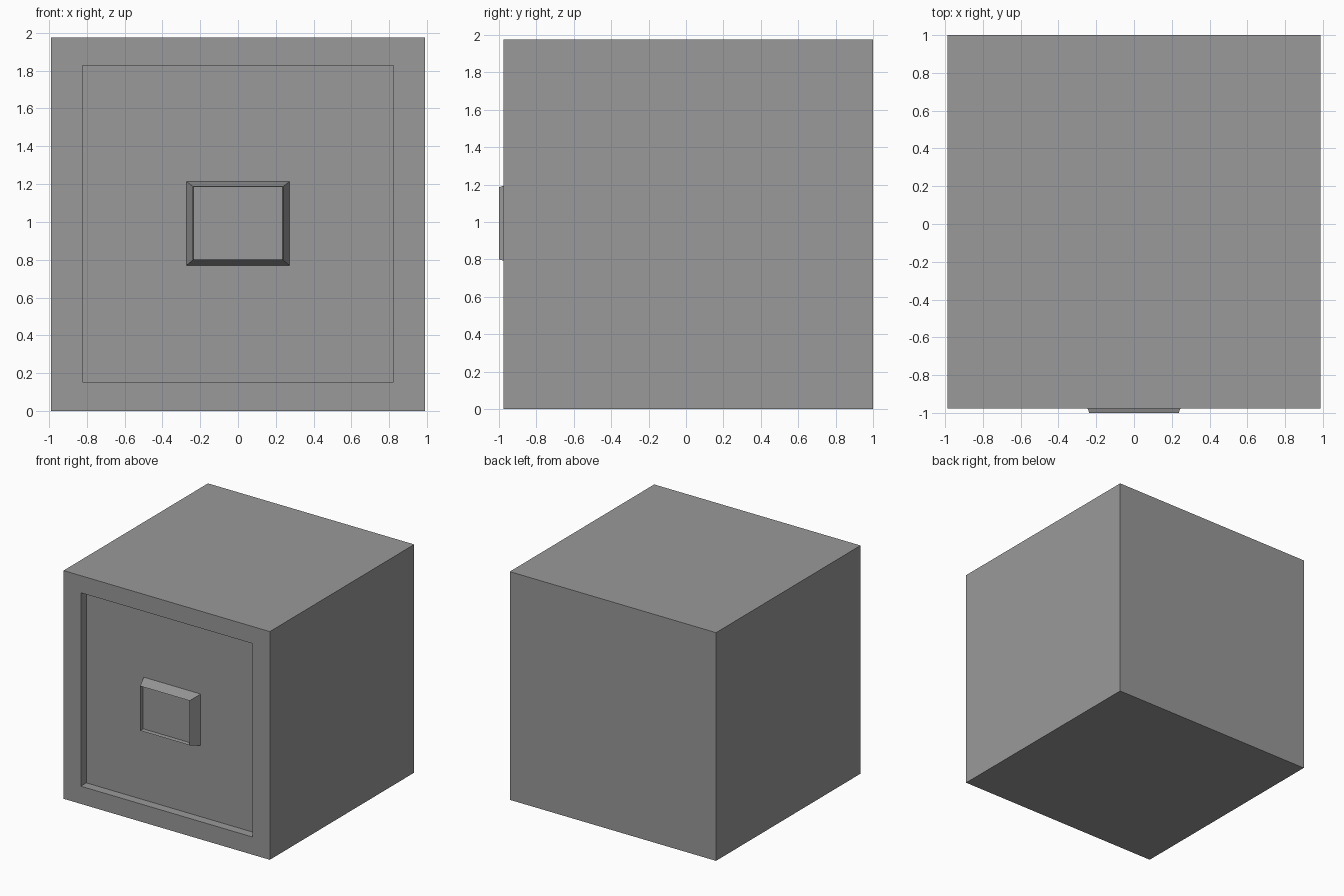
import bpy, bmesh

if "Cube" in bpy.data.objects:
    bpy.data.objects.remove(bpy.data.objects["Cube"])

FRONT, BACK, FLOOR, TIP, DISH = -0.976, 1.0, -0.9, -1.0, -0.96

# Dark grey for every part
grey = bpy.data.materials.new("dark_grey")
grey.diffuse_color = (0.32, 0.32, 0.32, 1)
grey.use_nodes = True
grey.node_tree.nodes["Principled BSDF"].inputs["Base Color"].default_value = grey.diffuse_color


def ring(bm, half_x, z0, z1, y):
    """Rectangular loop of vertices facing the front."""
    return [bm.verts.new((x, y, z)) for x, z in
            ((-half_x, z0), (half_x, z0), (half_x, z1), (-half_x, z1))]


def loft(name, sections, cap_start=True):
    """Join rectangular sections in order and cap the ends."""
    bm = bmesh.new()
    rings = [ring(bm, *s) for s in sections]
    for a, b in zip(rings, rings[1:]):
        for i in range(4):
            j = (i + 1) % 4
            bm.faces.new((a[i], a[j], b[j], b[i]))
    if cap_start:
        bm.faces.new(rings[0][::-1])
    bm.faces.new(rings[-1])
    # Sections run back to front, so side faces already point outwards
    mesh = bpy.data.meshes.new(name)
    bm.to_mesh(mesh)
    bm.free()
    mesh.materials.append(grey)
    obj = bpy.data.objects.new(name, mesh)
    bpy.context.collection.objects.link(obj)
    return obj


# Cube body with a shallow recessed front panel
loft("body", [(0.988, 0, 1.976, BACK),
              (0.988, 0, 1.976, FRONT),
              (0.823, 0.153, 1.828, FRONT),
              (0.823, 0.153, 1.828, FLOOR)])

# Tapered block on the recessed panel, its front sunk in behind a sharp rim
loft("front_button", [(0.273, 0.77, 1.215, FLOOR),
                      (0.237, 0.80, 1.186, TIP),
                      (0.236, 0.801, 1.185, DISH)], cap_start=False)
